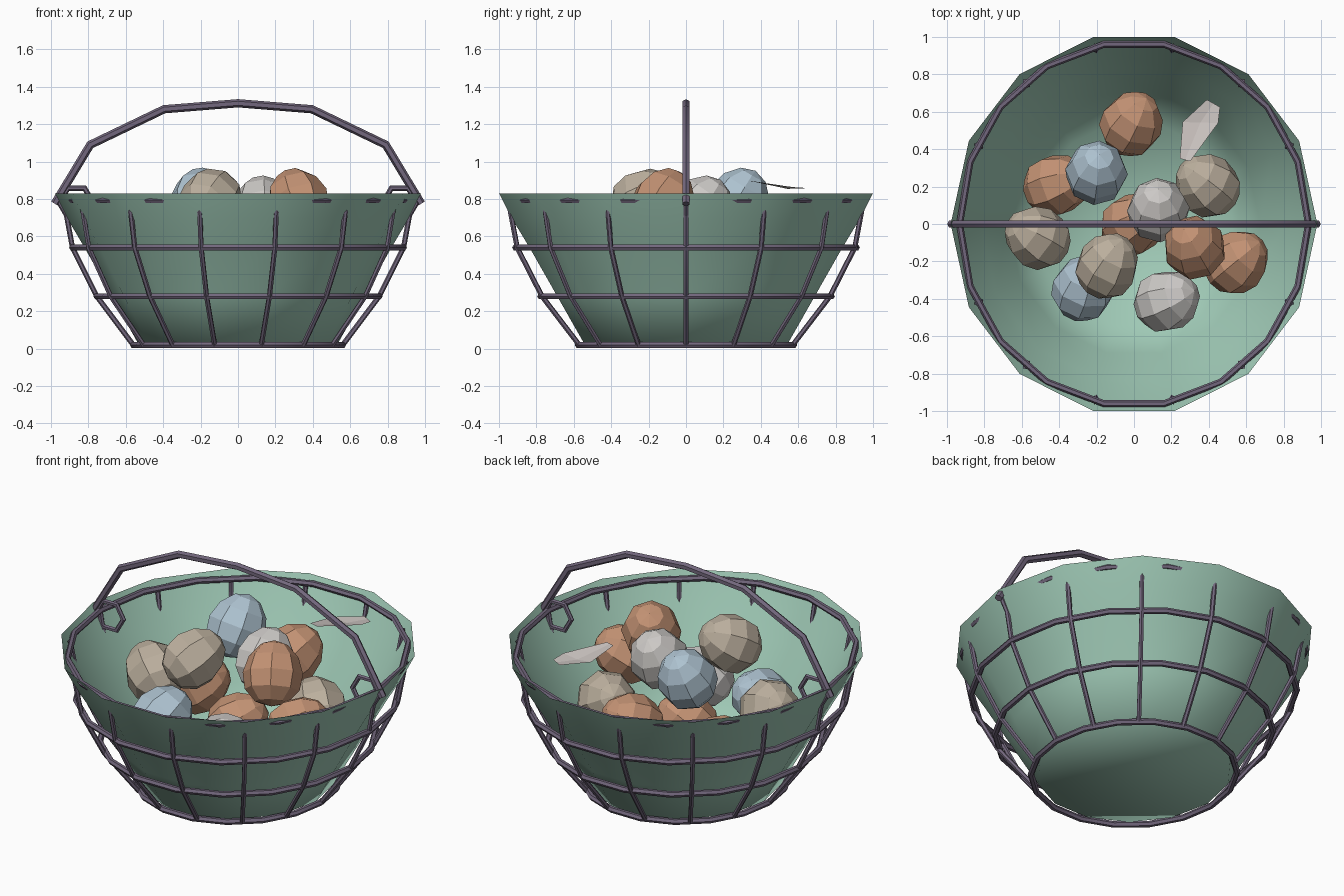
import bpy, bmesh, math, random
from mathutils import Vector, Euler

if "Cube" in bpy.data.objects:
    bpy.data.objects.remove(bpy.data.objects["Cube"])

random.seed(4)
YS = 1.046  # the basket is slightly longer in y than in x


def material(name, rgb):
    m = bpy.data.materials.new(name)
    m.diffuse_color = (*rgb, 1)
    m.use_nodes = True
    m.node_tree.nodes["Principled BSDF"].inputs["Base Color"].default_value = m.diffuse_color
    return m


GREEN = material("sage_green", (0.35, 0.59, 0.47))
WIRE = material("purple_grey_wire", (0.17, 0.136, 0.205))
BROWN = material("brown_egg", (0.55, 0.29, 0.175))
BLUE = material("blue_egg", (0.42, 0.54, 0.63))
BEIGE = material("beige_egg", (0.50, 0.43, 0.34))
WHITE = material("white_egg", (0.61, 0.59, 0.57))
FEATHER = material("pale_feather", (0.60, 0.55, 0.53))


def add_mesh(name, bm, mat, smooth=False):
    bmesh.ops.recalc_face_normals(bm, faces=bm.faces)
    me = bpy.data.meshes.new(name)
    for f in bm.faces:
        f.smooth = smooth
    bm.to_mesh(me)
    bm.free()
    me.materials.append(mat)
    ob = bpy.data.objects.new(name, me)
    bpy.context.collection.objects.link(ob)
    return ob


def tube(name, pts, radius, closed=False, sides=6):
    """Sweep a mitred polygon along a path."""
    pts = [Vector(p) for p in pts]
    n = len(pts)
    # plane normal of the path, used as a fixed frame direction
    up = Vector((0, 0, 0))
    for i in range(1, n - 1):
        up += (pts[i] - pts[0]).cross(pts[i + 1] - pts[0])
    up.normalize()
    bm = bmesh.new()
    rings = []
    for i, p in enumerate(pts):
        a = pts[i - 1] if (i > 0 or closed) else None
        b = pts[(i + 1) % n] if (i < n - 1 or closed) else None
        d1 = (p - a).normalized() if a is not None else (b - p).normalized()
        d2 = (b - p).normalized() if b is not None else d1
        t = (d1 + d2).normalized()
        side = t.cross(up).normalized()
        miter = 1 / max(0.5, t.dot(d1))
        rings.append([bm.verts.new(p + radius * (side * miter * math.cos(k * math.tau / sides)
                      + up * math.sin(k * math.tau / sides))) for k in range(sides)])
    for i in range(n if closed else n - 1):
        r, s = rings[i], rings[(i + 1) % n]
        for k in range(sides):
            j = (k + 1) % sides
            bm.faces.new((r[k], r[j], s[j], s[k]))
    if not closed:
        bm.faces.new(rings[0])
        bm.faces.new(rings[-1])
    ob = add_mesh(name, bm, WIRE, True)
    bpy.ops.object.select_all(action='DESELECT')
    ob.select_set(True)
    bpy.context.view_layer.objects.active = ob
    bpy.ops.object.shade_smooth_by_angle(angle=math.radians(40))
    return ob


def around(r, z, a):
    return (r * math.cos(a), r * YS * math.sin(a), z)


# Bowl liner: thin 14-sided shell with closed bottom
bm = bmesh.new()
profile = [(0.53, 0.02), (0.675, 0.28), (0.82, 0.54), (0.915, 0.70), (0.98, 0.83)]
rings = [[bm.verts.new(around(r, z, k * math.tau / 14)) for k in range(14)] for r, z in profile]
for lo, hi in zip(rings, rings[1:]):
    for k in range(14):
        j = (k + 1) % 14
        bm.faces.new((lo[k], lo[j], hi[j], hi[k]))
bm.faces.new(rings[0][::-1])
add_mesh("bowl_liner", bm, GREEN, True)

# Wire hoops (18 sides) and upright wires
frame = [(0.56, 0.02), (0.755, 0.28), (0.885, 0.54), (0.932, 0.795)]
for i, (r, z) in enumerate(frame):
    tube(f"wire_hoop_{i + 1}", [around(r, z, k * math.tau / 18) for k in range(18)], 0.018, True)
for k in range(14):
    tube(f"upright_wire_{k + 1}", [around(r, z, k * math.tau / 14) for r, z in frame], 0.014)

# Handle and its hexagonal hanging loops
half = [(0.98, 0.775), (0.79, 1.09), (0.395, 1.28)]
arc = [(-x, 0, z) for x, z in half] + [(0, 0, 1.312)] + [(x, 0, z) for x, z in reversed(half)]
tube("handle", arc, 0.022)
for s, label in ((-1, "left"), (1, "right")):
    tube(f"{label}_handle_loop",
         [(s * 0.865 + 0.09 * math.cos(k * math.pi / 3), 0, 0.78 + 0.09 * math.sin(k * math.pi / 3))
          for k in range(6)], 0.014, True)

# Eggs: centre, colour, tilt from vertical and heading in degrees
eggs = [
    (-0.01, 0.54, 0.57, BROWN, 55, 60), (-0.20, 0.28, 0.79, BLUE, 30, 80),
    (-0.41, 0.21, 0.41, BROWN, 60, 20), (0.39, 0.21, 0.475, BEIGE, 60, 140),
    (0.13, 0.08, 0.75, WHITE, 35, 90), (0.00, 0.00, 0.36, BROWN, 50, 30),
    (-0.52, -0.07, 0.56, BEIGE, 60, 150), (0.32, -0.12, 0.79, BROWN, 35, 120),
    (0.55, -0.20, 0.56, BROWN, 60, 40), (-0.27, -0.34, 0.455, BLUE, 55, 70),
    (-0.14, -0.22, 0.80, BEIGE, 60, 60), (0.18, -0.41, 0.44, WHITE, 55, 20),
]
for i, (x, y, z, mat, tilt, head) in enumerate(eggs):
    bm = bmesh.new()
    bmesh.ops.create_uvsphere(bm, u_segments=8, v_segments=6, radius=1)
    rot = Euler((0, math.radians(tilt), math.radians(head))).to_matrix()
    spin = Euler((0, 0, random.uniform(0, 1))).to_matrix()
    for v in bm.verts:
        c = spin @ v.co
        w = 0.168 * (1 - 0.1 * c.z)  # narrower towards the tip
        v.co = rot @ Vector((c.x * w, c.y * w, c.z * 0.186)) + Vector((x, y, z))
    ob = add_mesh(f"egg_{i + 1}", bm, mat, False)

# Feather: thin folded blade lying over the eggs
bm = bmesh.new()
left = [(0.245, 0.35, 0.897), (0.26, 0.545, 0.865), (0.39, 0.665, 0.858)]
right = [(0.30, 0.335, 0.897), (0.45, 0.54, 0.868), (0.46, 0.625, 0.858)]
L = [bm.verts.new(p) for p in left]
R = [bm.verts.new(p) for p in right]
M = [bm.verts.new((Vector(a) + Vector(b)) / 2 - Vector((0, 0, 0.012 * (k == 1))))
     for k, (a, b) in enumerate(zip(left, right))]
for a, b in ((L, M), (M, R)):
    for k in range(2):
        bm.faces.new((a[k], b[k], b[k + 1], a[k + 1]))
add_mesh("feather", bm, FEATHER, False)
